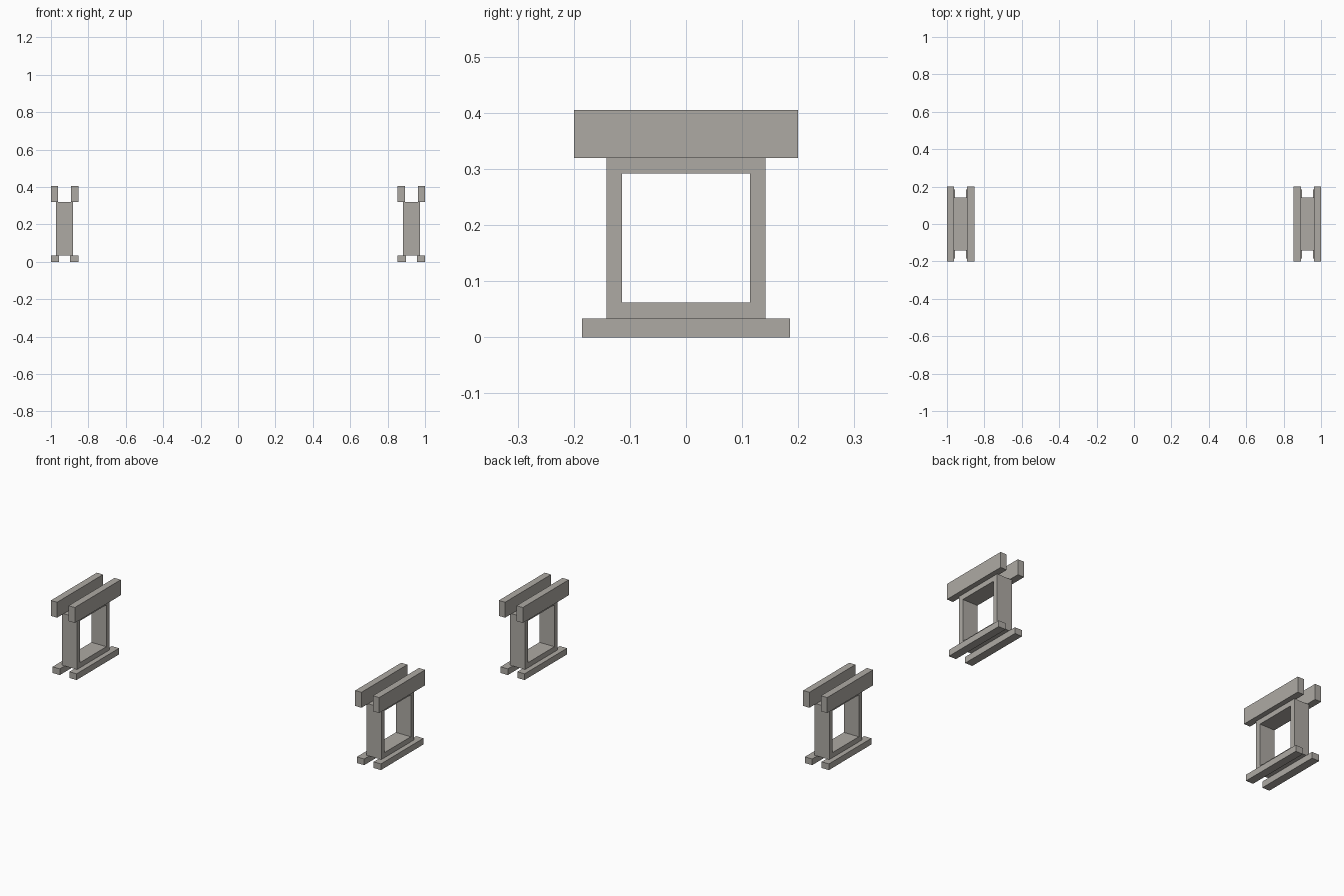
import bpy
import bmesh

default_cube = bpy.data.objects.get("Cube")
if default_cube:
    bpy.data.objects.remove(default_cube, do_unlink=True)

# Single stone colour
stone = bpy.data.materials.new("warm_grey_stone")
stone.use_nodes = True
colour = (0.42, 0.40, 0.37, 1)
stone.diffuse_color = colour
stone.node_tree.nodes["Principled BSDF"].inputs["Base Color"].default_value = colour


def add_object(name, bm):
    bmesh.ops.recalc_face_normals(bm, faces=bm.faces)
    mesh = bpy.data.meshes.new(name)
    bm.to_mesh(mesh)
    bm.free()
    mesh.materials.append(stone)
    bpy.context.collection.objects.link(bpy.data.objects.new(name, mesh))


def beam(name, x, width, half_length, bottom, top):
    """Straight beam running front to back."""
    bm = bmesh.new()
    bmesh.ops.create_cube(bm, size=1)
    bmesh.ops.scale(bm, verts=bm.verts, vec=(width, half_length * 2, top - bottom))
    bmesh.ops.translate(bm, verts=bm.verts, vec=(x, 0, (bottom + top) / 2))
    add_object(name, bm)


def window_frame(name, x, width, half_length, bottom, top, border):
    """Rectangular frame with an open middle, extruded along x."""
    bm = bmesh.new()
    left = x - width / 2
    loops = []
    for inset in (0, border):
        y, low, high = half_length - inset, bottom + inset, top - inset
        corners = ((-y, low), (y, low), (y, high), (-y, high))
        loops.append([bm.verts.new((left, cy, cz)) for cy, cz in corners])
    outer, inner = loops
    for i in range(4):
        j = (i + 1) % 4
        bm.faces.new((outer[i], outer[j], inner[j], inner[i]))
    result = bmesh.ops.extrude_face_region(bm, geom=bm.faces[:], use_keep_orig=True)
    moved = [g for g in result["geom"] if isinstance(g, bmesh.types.BMVert)]
    bmesh.ops.translate(bm, verts=moved, vec=(width, 0, 0))
    add_object(name, bm)


# Two matching supports, one at each end
CENTRE = 0.927
for side, sign in (("left", 1), ("right", -1)):
    x = sign * CENTRE
    window_frame(f"{side}_frame", x, 0.091, 0.142, 0.034, 0.32, 0.028)
    for place, direction in (("outer", sign), ("inner", -sign)):
        # Outer faces of both rails line up
        edge = x + direction * 0.073
        beam(f"{side}_{place}_top_rail", edge - direction * 0.019, 0.038, 0.2, 0.32, 0.405)
        beam(f"{side}_{place}_foot_rail", edge - direction * 0.022, 0.044, 0.185, 0, 0.034)
